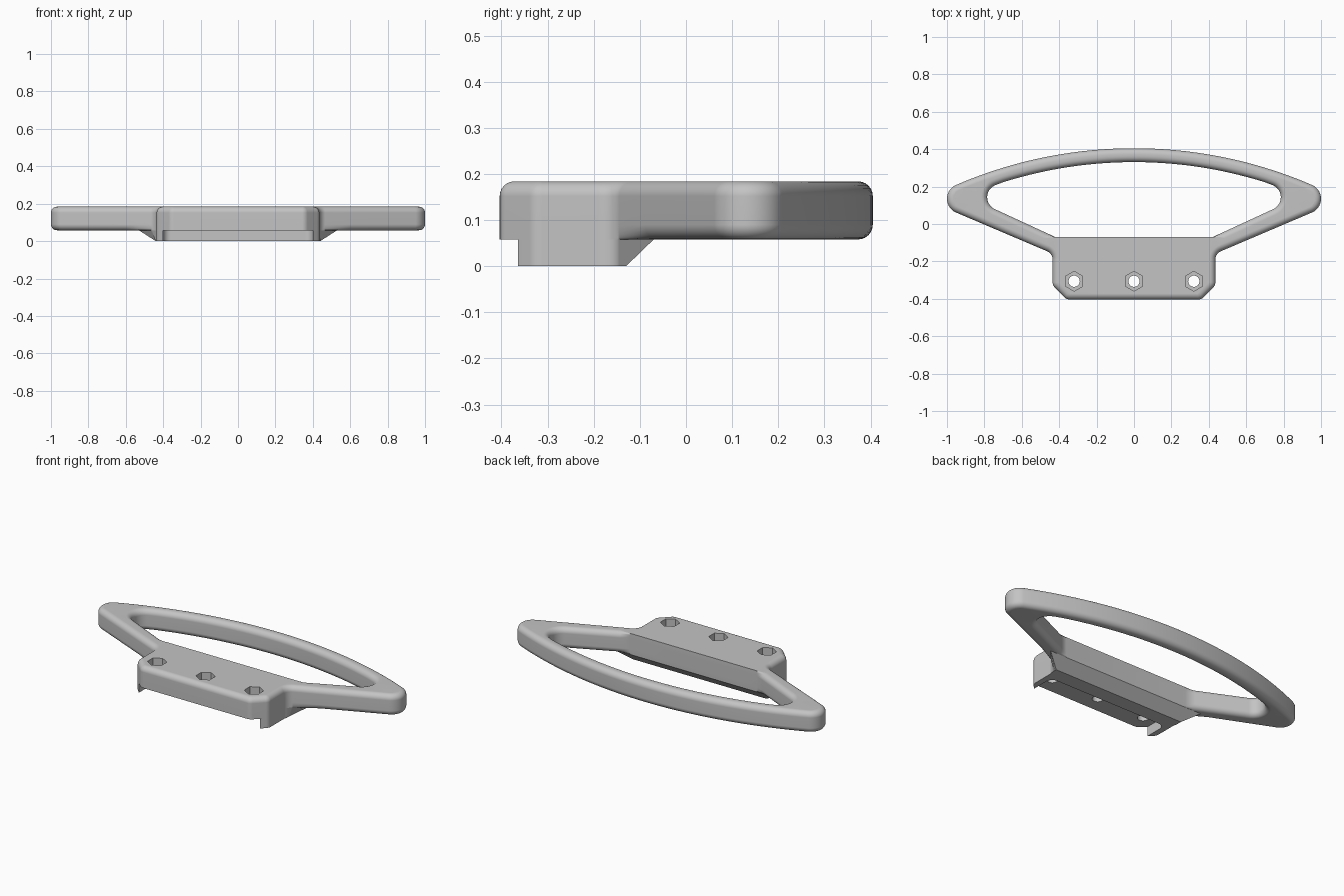
import bpy, bmesh
from math import sin, cos, radians, pi
from mathutils import Vector

if "Cube" in bpy.data.objects:
    bpy.data.objects.remove(bpy.data.objects["Cube"])

BOTTOM, TOP, ROUND = 0.058, 0.184, 0.032
STEPS = 6

grey = bpy.data.materials.new("matte_grey")
grey.use_nodes = True
grey.diffuse_color = (0.55, 0.55, 0.55, 1)
grey.node_tree.nodes["Principled BSDF"].inputs["Base Color"].default_value = (0.55, 0.55, 0.55, 1)


def arc(cx, cy, r, start, end, n):
    angles = [radians(start + (end - start) * i / n) for i in range(n + 1)]
    return [Vector((cx + r * cos(a), cy + r * sin(a))) for a in angles]


def mirrored(half):
    """Close a right-hand half outline with its mirror image."""
    return half + [Vector((-p.x, p.y)) for p in reversed(half) if abs(p.x) > 1e-4]


def inward(loop):
    """Mitred normals pointing to the left of the loop's direction."""
    normals = []
    for i, p in enumerate(loop):
        a = (p - loop[i - 1]).normalized()
        b = (loop[(i + 1) % len(loop)] - p).normalized()
        n1, n2 = Vector((-a.y, a.x)), Vector((-b.y, b.x))
        normals.append((n1 + n2) / (1 + n1.dot(n2)))
    return normals


def bridge(bm, lower, upper):
    for i in range(len(lower)):
        bm.faces.new((lower[i - 1], lower[i], upper[i], upper[i - 1]))


def loop_edges(bm, ring):
    return [bm.edges.get((ring[i - 1], ring[i])) for i in range(len(ring))]


def finish(bm, name):
    bmesh.ops.recalc_face_normals(bm, faces=bm.faces)
    mesh = bpy.data.meshes.new(name)
    bm.to_mesh(mesh)
    bm.free()
    mesh.materials.append(grey)
    obj = bpy.data.objects.new(name, mesh)
    bpy.context.collection.objects.link(obj)
    return obj


def smooth(obj):
    bpy.ops.object.select_all(action="DESELECT")
    obj.select_set(True)
    bpy.context.view_layer.objects.active = obj
    bpy.ops.object.shade_smooth_by_angle(angle=radians(32))
    weighted = obj.modifiers.new("even_shading", "WEIGHTED_NORMAL")
    weighted.keep_sharp = True


# Shared outline pieces of the mounting block
front_corner = arc(0.343, -0.364, 0.04, -90, -45, 4)
side_corner = arc(0.395, -0.312, 0.04, -45, 0, 4)
neck = arc(0.485, -0.191, 0.05, 180, 113, 8)

# Outline of the whole handle, and of its window
outer = mirrored(front_corner + side_corner + neck
                 + [Vector((0.53, -0.118)), Vector((0.60, -0.088))]
                 + arc(0.92, 0.135, 0.08, -67, 66, 14)
                 + arc(0, -1.999, 2.404, 67.5, 90, 20))
window = mirrored([Vector((0.42, -0.07)), Vector((0.47, -0.047))]
                  + arc(0.715, 0.143, 0.07, -66, 72, 14)
                  + arc(0, -1.999, 2.33, 72.6, 90, 20))
window.reverse()

# Rounding fades out where the handle meets the mounting block
outer_fade = [min(1, max(0, (p.y + 0.15) / 0.07)) for p in outer]
window_fade = [0 if p.y < -0.06 else 1 for p in window]

# Handle frame: stacked rings with rounded rims, capped around the window
levels = []
for i in range(STEPS + 1):
    t = pi / 2 * i / STEPS
    levels.append((BOTTOM + ROUND * (1 - cos(t)), ROUND * (1 - sin(t)), True))
for i in range(STEPS + 1):
    t = pi / 2 * i / STEPS
    levels.append((TOP - ROUND * (1 - sin(t)), ROUND * (1 - cos(t)), False))

bm = bmesh.new()
first, last = [], []
for loop, fade, is_window in ((outer, outer_fade, False), (window, window_fade, True)):
    normals = inward(loop)
    rings = []
    for z, inset, is_lower in levels:
        ring = []
        for p, n, f in zip(loop, normals, fade):
            amount = inset * (f if is_lower or is_window else 1)
            q = p + n * amount
            ring.append(bm.verts.new((q.x, q.y, z)))
        rings.append(ring)
    for lower, upper in zip(rings, rings[1:]):
        bridge(bm, lower, upper)
    first += loop_edges(bm, rings[0])
    last += loop_edges(bm, rings[-1])
for cap in (first, last):
    bmesh.ops.triangle_fill(bm, edges=cap, use_beauty=True)
frame = finish(bm, "handle_frame")

# Bolt holes with hexagonal nut pockets
bm = bmesh.new()
for x in (-0.32, 0, 0.32):
    for radius, sides, low in ((0.03, 32, 0.0), (0.053, 6, 0.11)):
        ring = arc(x, -0.306, radius, 90, 450, sides)[:-1]
        lower = [bm.verts.new((p.x, p.y, low)) for p in ring]
        upper = [bm.verts.new((p.x, p.y, 0.25)) for p in ring]
        bridge(bm, lower, upper)
        bm.faces.new(lower)
        bm.faces.new(upper)
drill = finish(bm, "bolt_cutter")
drill.hide_render = True
drill.hide_set(True)
cut = frame.modifiers.new("bolt_holes", "BOOLEAN")
cut.operation, cut.solver, cut.object = "DIFFERENCE", "EXACT", drill
cut.use_self = True
smooth(frame)

# Lower rail: U-shaped skirt around the underside recess, sloped at the back
recess_corner = arc(0.36, -0.26, 0.04, 90, 0, 6)
skirt = mirrored(recess_corner + [Vector((0.4, -0.364))]
                 + side_corner + neck + [Vector((0.53, -0.07))])
bm = bmesh.new()
upper = [bm.verts.new((p.x, p.y, BOTTOM)) for p in skirt]
lower = [bm.verts.new((max(-0.44, min(0.44, p.x)), min(-0.13, p.y), 0)) for p in skirt]
bridge(bm, lower, upper)
bm.faces.new(lower)
bm.faces.new(upper)
rail = finish(bm, "lower_rail")
smooth(rail)
